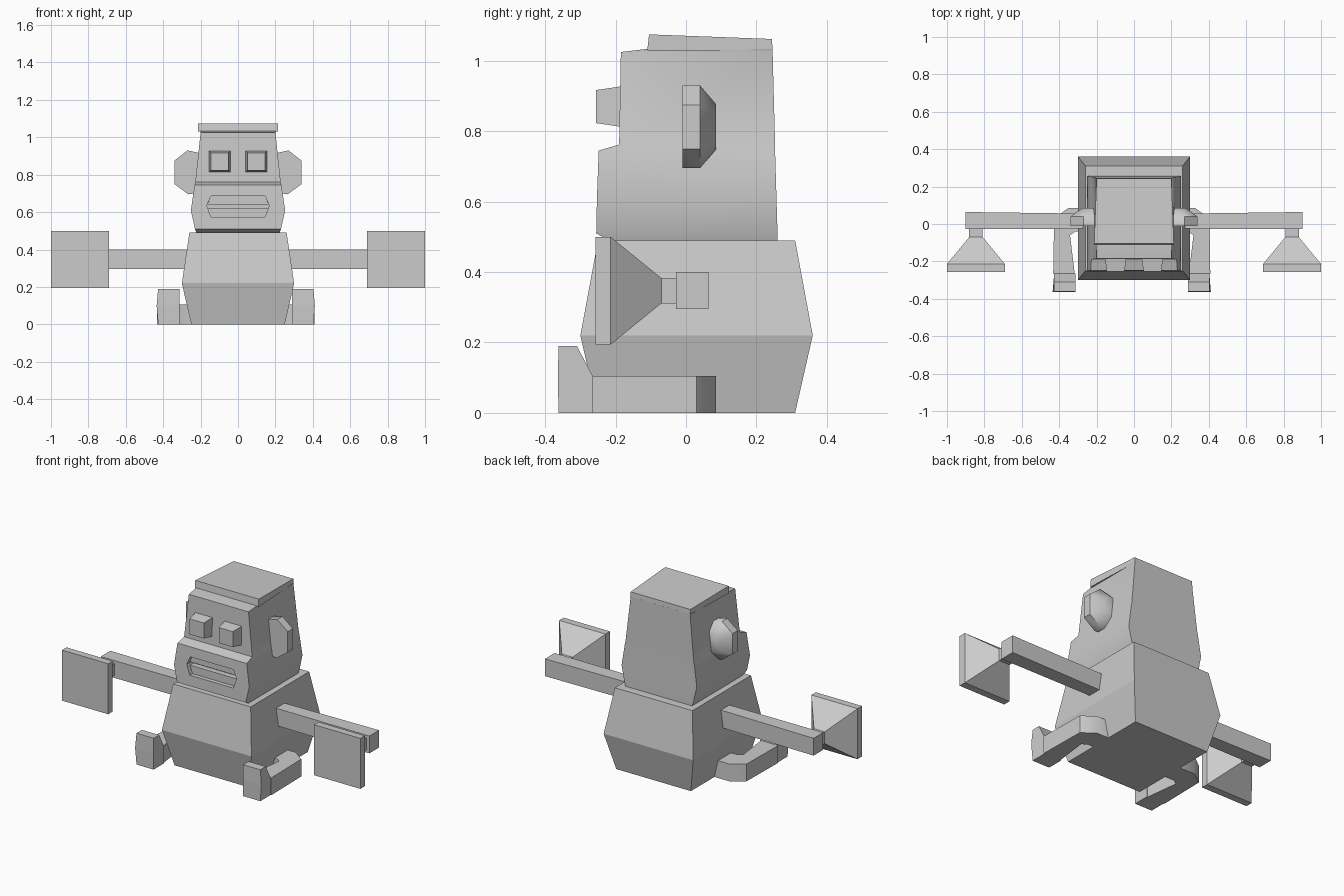
import bpy, bmesh, math

if "Cube" in bpy.data.objects:
    bpy.data.objects.remove(bpy.data.objects["Cube"])

grey = bpy.data.materials.new("plain_grey")
grey.diffuse_color = (0.6, 0.6, 0.6, 1)
grey.use_nodes = True
grey.node_tree.nodes["Principled BSDF"].inputs["Base Color"].default_value = grey.diffuse_color


def loft(name, rings, smooth=None):
    """Closed solid through rings that share one point count."""
    bm = bmesh.new()
    rows = [[bm.verts.new(p) for p in ring] for ring in rings]
    n = len(rows[0])
    for a, b in zip(rows, rows[1:]):
        for i in range(n):
            j = (i + 1) % n
            bm.faces.new((a[i], a[j], b[j], b[i]))
    bm.faces.new(rows[0])
    bm.faces.new(rows[-1])
    bmesh.ops.recalc_face_normals(bm, faces=bm.faces)
    mesh = bpy.data.meshes.new(name)
    bm.to_mesh(mesh)
    bm.free()
    mesh.materials.append(grey)
    ob = bpy.data.objects.new(name, mesh)
    bpy.context.collection.objects.link(ob)
    if smooth:
        bpy.ops.object.select_all(action='DESELECT')
        ob.select_set(True)
        bpy.context.view_layer.objects.active = ob
        bpy.ops.object.shade_smooth_by_angle(angle=math.radians(smooth))
    return ob


def level(z, x, y0, y1):
    """Horizontal rectangle at height z."""
    return [(-x, y0, z), (x, y0, z), (x, y1, z), (-x, y1, z)]


def upright(y, cx, cz, hx, hz):
    """Rectangle facing front at depth y."""
    return [(cx - hx, y, cz - hz), (cx + hx, y, cz - hz),
            (cx + hx, y, cz + hz), (cx - hx, y, cz + hz)]


def prism(name, outline, y0, y1):
    return loft(name, [[(x, y, z) for x, z in outline] for y in (y0, y1)])


# Torso, widest a little below the middle
loft("torso", [level(0, .25, -.25, .31), level(.22, .30, -.30, .36),
               level(.49, .26, -.25, .31)])

# Head with protruding muzzle and stepped brow
head = loft("head", [level(.488, .222, -.215, .26), level(.51, .23, -.255, .26),
                     level(.61, .252, -.253, .257), level(.745, .232, -.248, .253),
                     level(.762, .228, -.19, .253), level(1.025, .20, -.185, .246),
                     level(1.034, .203, -.108, .246)], 32)
loft("crown", [[(-.213, -.11, 1.03), (.213, -.11, 1.03), (.2, .246, 1.03), (-.2, .246, 1.03)],
               [(-.213, -.105, 1.075), (.213, -.105, 1.075), (.2, .244, 1.062), (-.2, .244, 1.062)]])

# Mouth opening and the two lips inside it
mouth = [(-.145, .685), (.145, .685), (.167, .635), (.145, .575), (-.145, .575), (-.167, .635)]
cutter = prism("mouth_cutter", mouth, -.30, -.195)
cutter.hide_render = True
cutter.display_type = 'WIRE'
cut = head.modifiers.new("mouth", 'BOOLEAN')
cut.operation = 'DIFFERENCE'
cut.solver = 'EXACT'
cut.object = cutter
prism("upper_lip", [(-.145, .685), (.145, .685), (.163, .642), (-.163, .642)], -.228, -.19)
prism("lower_lip", [(-.162, .622), (.162, .622), (.145, .575), (-.145, .575)], -.228, -.19)

for side, s in (("left", -1), ("right", 1)):
    # Eye block, slightly tapered to the front
    loft(side + "_eye", [upright(-.255, s * .098, .87, .047, .047),
                         upright(-.18, s * .098, .87, .058, .058)])

    # Ear: flat front, domed back
    ear = [(.18, .91), (.27, .93), (.34, .875), (.34, .75), (.265, .695), (.18, .71)]
    rings = []
    for y, k in ((-.01, 1), (.04, 1), (.085, .55)):
        rings.append([(s * (.2 + (x - .2) * k), y, .813 + (z - .813) * k) for x, z in ear])
    loft(side + "_ear", rings, 50)

    # Straight arm
    loft(side + "_arm", [[(s * x, y0, .295), (s * x, y1, .295), (s * x, y1, .40), (s * x, y0, .40)]
                         for x, y0, y1 in ((.22, -.025, .055), (.9, -.028, .064))])

    # Square cymbal with a cone back and short stem
    cx, cz = s * .845, .347
    loft(side + "_cymbal", [upright(-.257, cx, cz, .155, .153),
                            upright(-.214, cx, cz, .155, .153),
                            upright(-.07, cx, cz, .036, .036),
                            upright(-.02, cx, cz, .036, .036)], 30)

    # Bent leg lying on the ground, hip inside the torso
    def leg_point(x, y, z):
        return (s * x - .012, y, z)
    path = [((.2, .085), (.2, -.04)), ((.34, .085), (.30, -.04)),
            ((.415, .03), (.33, -.06)), ((.42, -.265), (.305, -.265))]
    leg_rings = [[leg_point(*o, 0), leg_point(*i, 0), leg_point(*i, .105), leg_point(*o, .105)]
                 for o, i in path]
    loft(side + "_leg", leg_rings, 40)

    # Upturned foot with sloped heel side
    foot = [(-.362, 0), (-.265, 0), (-.265, .105), (-.31, .19), (-.362, .19), (-.364, .10)]
    loft(side + "_foot", [[leg_point(x + (b if z == .10 else 0), y, z) for y, z in foot]
                          for x, b in ((.30, 0), (.415, .008))])
